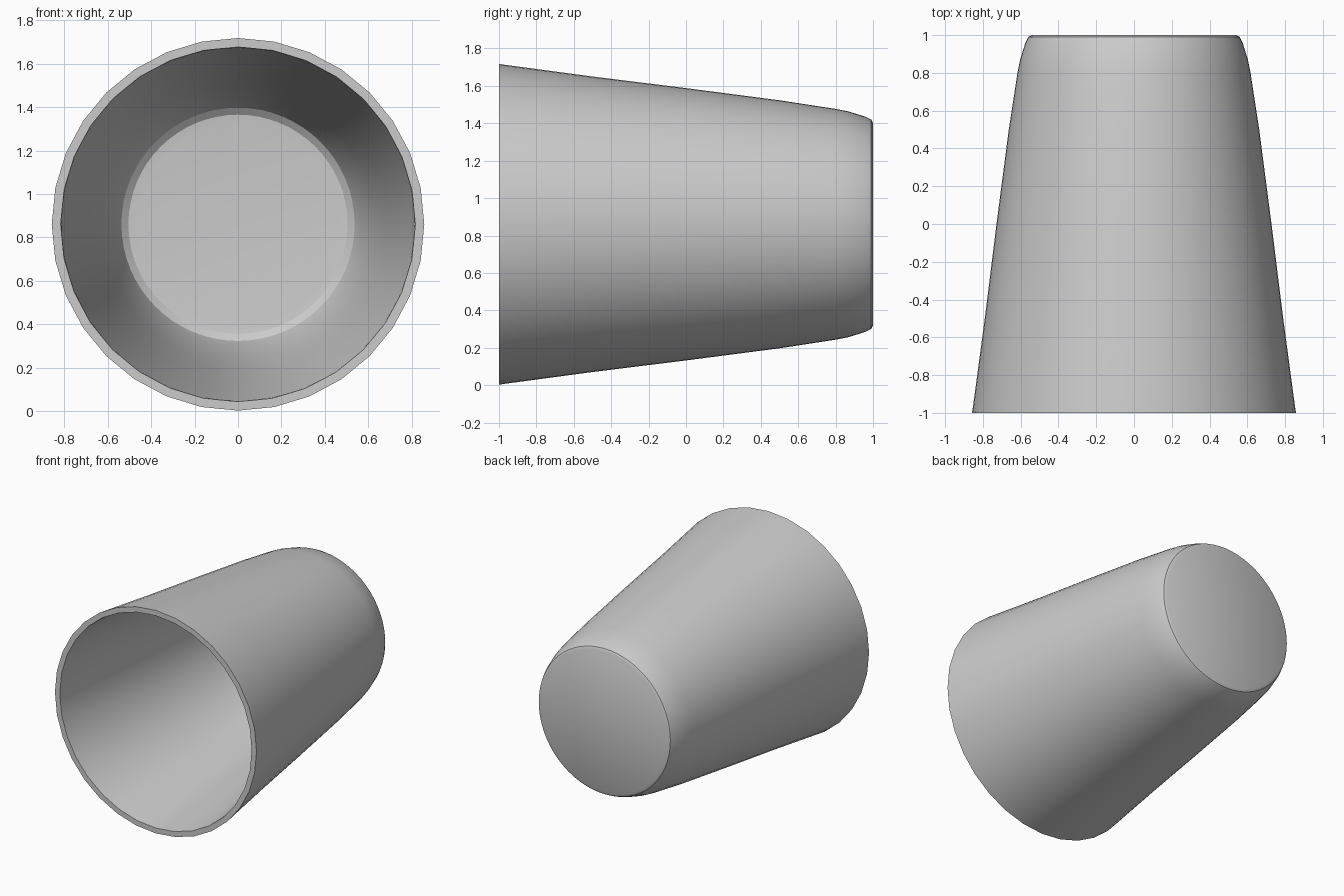
import bpy
import bmesh
from math import sin, cos, pi

cube = bpy.data.objects.get("Cube")
if cube:
    bpy.data.objects.remove(cube, do_unlink=True)

SIDES = 64
AXIS_Z = 0.86
FACET = cos(2 * pi / SIDES)

# Wall profile as (radius, depth): inside floor, out over the rim, back to the base
inner = [(0.46, 0.96), (0.505, 0.955), (0.537, 0.93), (0.565, 0.85), (0.63, 0.5),
         (0.688, 0.0), (0.75, -0.5), (0.812, -0.98), (0.817, -1)]
outer = [(0.858, -1), (0.853, -0.97), (0.79, -0.5), (0.728, 0.0), (0.663, 0.5),
         (0.617, 0.8), (0.603, 0.87), (0.575, 0.96), (0.56, 0.99), (0.54, 1)]


def add_ring(bm, radius, depth):
    """One ring around the y axis; the rim rings keep coarser, faceted sides."""
    ring = []
    for i in range(SIDES):
        angle = 2 * pi * i / SIDES
        r = radius * FACET if depth == -1 and i % 2 else radius
        ring.append(bm.verts.new((r * cos(angle), depth, AXIS_Z + r * sin(angle))))
    return ring


# Tapered cup lying on its side, open to the front
bm = bmesh.new()
rings = [add_ring(bm, r, y) for r, y in inner + outer]
for a, b in zip(rings, rings[1:]):
    for i in range(SIDES):
        j = (i + 1) % SIDES
        bm.faces.new((a[i], a[j], b[j], b[i]))

# Inside floor and base disc
bm.faces.new(rings[0])
bm.faces.new(rings[-1])
bmesh.ops.recalc_face_normals(bm, faces=bm.faces)

mesh = bpy.data.meshes.new("cup")
bm.to_mesh(mesh)
bm.free()
cup = bpy.data.objects.new("cup", mesh)
bpy.context.collection.objects.link(cup)

# Smooth walls with crisp rim and base edges
for obj in bpy.context.selected_objects:
    obj.select_set(False)
cup.select_set(True)
bpy.context.view_layer.objects.active = cup
bpy.ops.object.shade_smooth_by_angle(angle=pi / 6)
